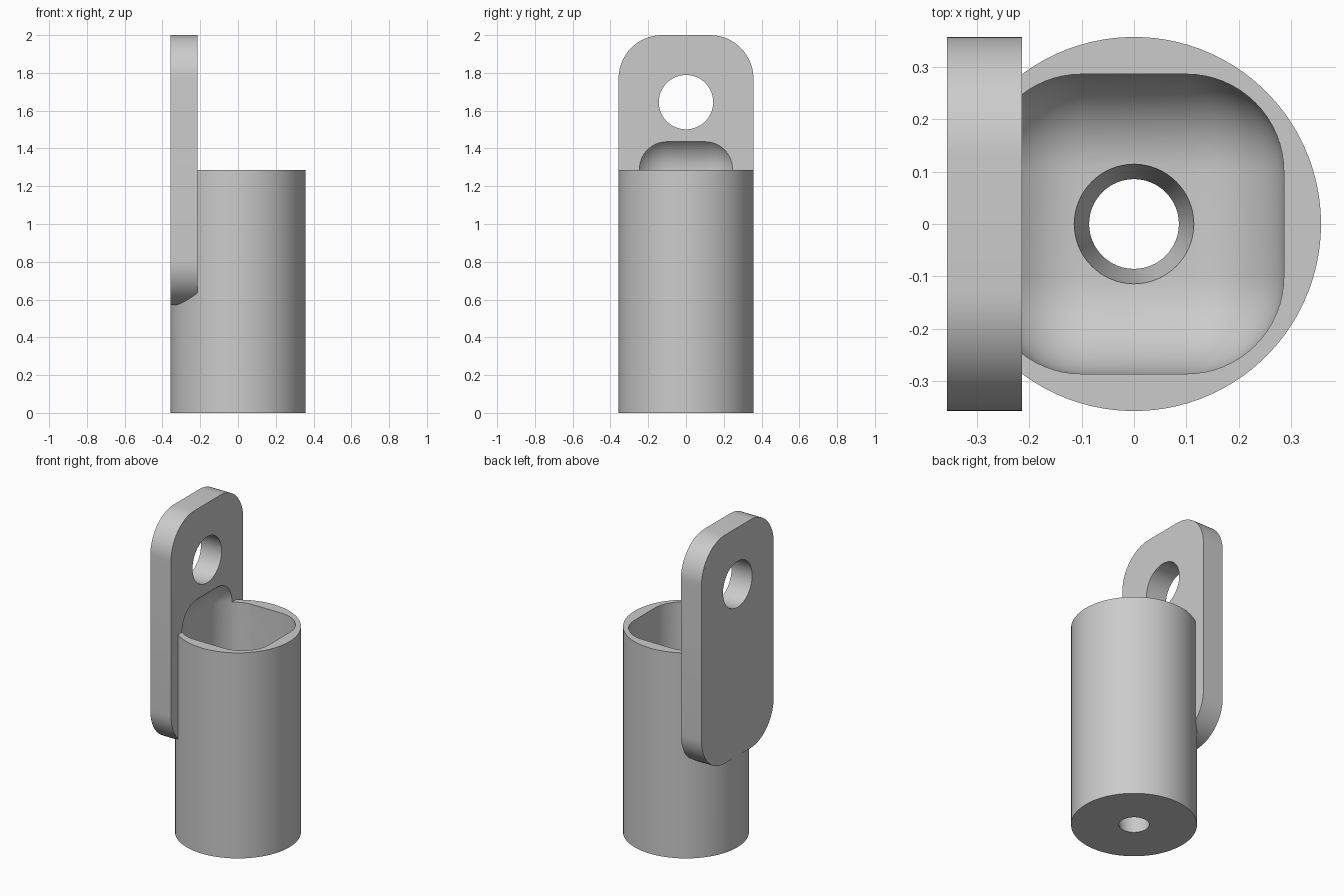
import bpy, bmesh, math
from mathutils import Matrix, Vector

cube = bpy.data.objects.get("Cube")
if cube:
    bpy.data.objects.remove(cube, do_unlink=True)

R = 0.357            # outer radius of the cup
CUP_H = 1.286
PLATE_T = 0.143
FLOOR = 0.143

grey = bpy.data.materials.new("plain grey")
grey.use_nodes = True
COLOUR = (0.6, 0.6, 0.6, 1)
grey.diffuse_color = COLOUR
grey.node_tree.nodes["Principled BSDF"].inputs["Base Color"].default_value = COLOUR


def make(name, bm):
    bmesh.ops.recalc_face_normals(bm, faces=bm.faces)
    mesh = bpy.data.meshes.new(name)
    bm.to_mesh(mesh)
    bm.free()
    mesh.materials.append(grey)
    obj = bpy.data.objects.new(name, mesh)
    bpy.context.collection.objects.link(obj)
    return obj


def tapered(name, r1, r2, depth, matrix, sides):
    bm = bmesh.new()
    bmesh.ops.create_cone(bm, cap_ends=True, segments=sides, radius1=r1,
                          radius2=r2, depth=depth, matrix=matrix)
    return make(name, bm)


def rounded_box(name, low, high, radius, segments, pick=lambda edge: True):
    low, high = Vector(low), Vector(high)
    bm = bmesh.new()
    bmesh.ops.create_cube(bm, size=1, matrix=Matrix.Translation((low + high) / 2)
                          @ Matrix.Diagonal((*(high - low), 1)))
    bmesh.ops.bevel(bm, geom=[e for e in bm.edges if pick(e)], offset=radius,
                    segments=segments, profile=0.5, affect='EDGES')
    return make(name, bm)


def along_x(edge):
    a, b = edge.verts
    return abs(a.co.x - b.co.x) > 0.01


# Round cup body, turned half a step so its back facet lies inside the plate
SIDES = 96
body = tapered("cup_with_hanging_plate", R, R, CUP_H,
               Matrix.Translation((0, 0, CUP_H / 2))
               @ Matrix.Rotation(math.pi / SIDES, 4, 'Z'), SIDES)

# Upright hanging plate with rounded corners
plate = rounded_box("hanging_plate", (-R, -R, 0.571), (-R + PLATE_T, R, 2),
                    0.23, 16, along_x)

# Hollow with rounded edges, hanging hole and tapered drain
hollow = rounded_box("hollow_cutter", (-0.286, -0.286, FLOOR),
                     (0.286, 0.286, 1.475), 0.186, 16)
hang_hole = tapered("hanging_hole_cutter", 0.144, 0.144, 0.5,
                    Matrix.Translation((-0.286, 0, 1.645))
                    @ Matrix.Rotation(math.pi / 2, 4, 'Y'), 64)
drain = tapered("drain_cutter", 0.0757, 0.124, FLOOR + 0.1,
                Matrix.Translation((0, 0, FLOOR / 2)), 64)

helpers = [(plate, 'UNION'), (hollow, 'DIFFERENCE'),
           (hang_hole, 'DIFFERENCE'), (drain, 'DIFFERENCE')]
bpy.ops.object.select_all(action='DESELECT')
body.select_set(True)
bpy.context.view_layer.objects.active = body
for tool, operation in helpers:
    mod = body.modifiers.new(tool.name, 'BOOLEAN')
    mod.operation = operation
    mod.solver = 'EXACT'
    mod.object = tool
    bpy.ops.object.modifier_apply(modifier=mod.name)
for tool, _ in helpers:
    bpy.data.objects.remove(tool, do_unlink=True)

bpy.ops.object.shade_smooth_by_angle(angle=math.radians(30))
